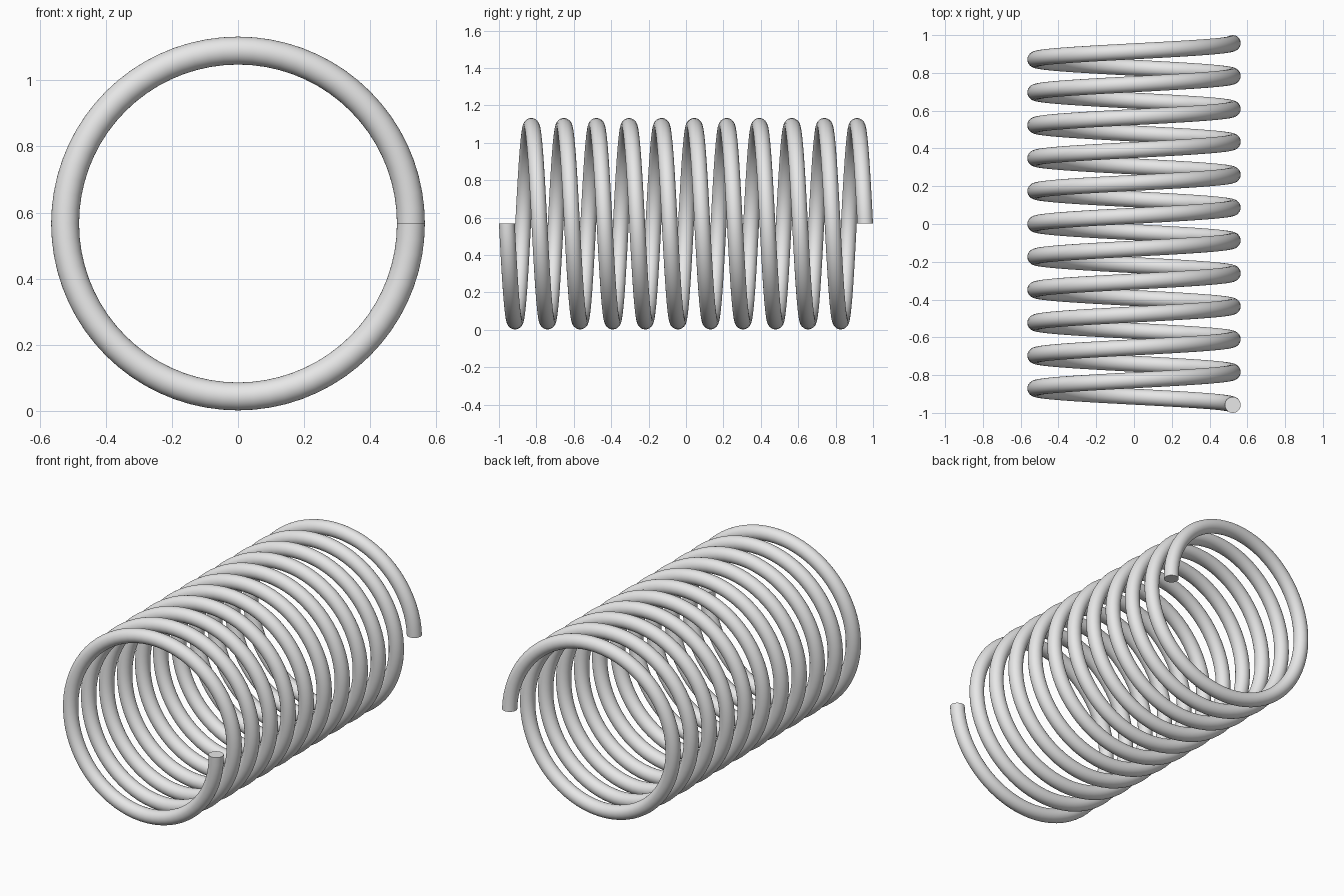
import bpy, bmesh
from math import sin, cos, tau

cube = bpy.data.objects.get("Cube")
if cube:
    bpy.data.objects.remove(cube, do_unlink=True)

COIL_R, WIRE_R, TURNS = 0.5228, 0.0422, 11
CENTRE_Z = 0.567
STEPS, SIDES = 72, 32
LENGTH = 2 - 2 * WIRE_R

# Plain grey metal
grey = bpy.data.materials.new("light grey")
grey.use_nodes = True
colour = (0.8, 0.8, 0.8, 1)
grey.diffuse_color = colour
grey.node_tree.nodes["Principled BSDF"].inputs["Base Color"].default_value = colour


def wire_ring(bm, i):
    """Circular wire section, swept about the y axis and advanced along it."""
    angle = -tau * i / STEPS
    y = LENGTH * (i / (TURNS * STEPS) - 0.5)
    ring = []
    for k in range(SIDES):
        b = tau * k / SIDES
        r = COIL_R + WIRE_R * cos(b)
        ring.append(bm.verts.new((r * cos(angle), y + WIRE_R * sin(b),
                                  CENTRE_Z + r * sin(angle))))
    return ring


# Coil: sweep the section along the helix
bm = bmesh.new()
rings = [wire_ring(bm, i) for i in range(TURNS * STEPS + 1)]
for a, b in zip(rings, rings[1:]):
    for k in range(SIDES):
        n = (k + 1) % SIDES
        bm.faces.new((a[k], a[n], b[n], b[k])).smooth = True

# Flat cut ends
for ring in (rings[0], rings[-1]):
    cap = bm.faces.new(ring)
    for edge in cap.edges:
        edge.smooth = False
bmesh.ops.recalc_face_normals(bm, faces=bm.faces)

mesh = bpy.data.meshes.new("coil_spring")
bm.to_mesh(mesh)
bm.free()
mesh.materials.append(grey)
bpy.context.collection.objects.link(bpy.data.objects.new("coil_spring", mesh))
